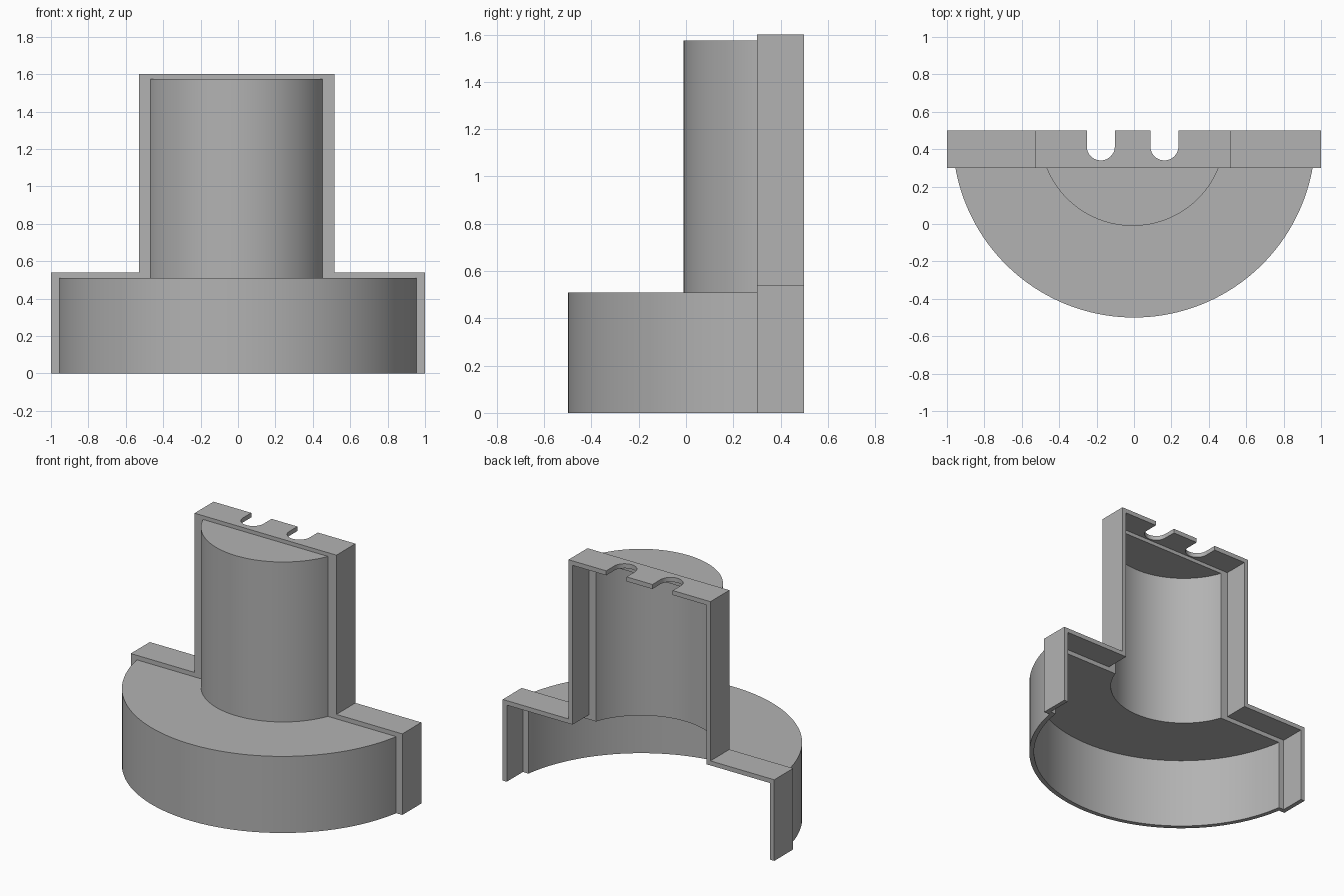
import bpy, bmesh, math

if "Cube" in bpy.data.objects:
    bpy.data.objects.remove(bpy.data.objects["Cube"], do_unlink=True)

WALL = 0.03
CENTRE = -0.0075      # tower sits slightly off the base axis
WALL_Y = 0.3          # front face of the back frame

grey = bpy.data.materials.new("plain grey")
grey.use_nodes = True
colour = (0.45, 0.45, 0.45, 1)
grey.diffuse_color = colour
grey.node_tree.nodes["Principled BSDF"].inputs["Base Color"].default_value = colour


def prism(name, points, direction):
    """Solid made by sweeping a planar outline along a vector."""
    bm = bmesh.new()
    face = bm.faces.new([bm.verts.new(p) for p in points])
    swept = bmesh.ops.extrude_face_region(bm, geom=[face])["geom"]
    bmesh.ops.translate(bm, vec=direction,
                        verts=[v for v in swept if isinstance(v, bmesh.types.BMVert)])
    bmesh.ops.recalc_face_normals(bm, faces=bm.faces)
    mesh = bpy.data.meshes.new(name)
    bm.to_mesh(mesh)
    bm.free()
    mesh.materials.append(grey)
    obj = bpy.data.objects.new(name, mesh)
    bpy.context.collection.objects.link(obj)
    return obj


def bowed(name, x, y, radius, back, bottom, top, steps=72):
    """Upright segment of a cylinder, cut flat at y = back."""
    start = math.asin((back - y) / radius)
    sweep = math.pi + 2 * start
    angles = [start - sweep * i / steps for i in range(steps + 1)]
    outline = [(x + radius * math.cos(a), y + radius * math.sin(a), bottom) for a in angles]
    return prism(name, outline, (0, 0, top - bottom))


def frame(name, inset, bottom, front, back):
    """Stepped back frame: wide base with a narrower tower."""
    wide, shoulder, top = 1 - inset, 0.54 - inset, 1.6 - inset
    left, right = CENTRE - 0.5225 + inset, CENTRE + 0.5225 - inset
    outline = [(-wide, bottom), (wide, bottom), (wide, shoulder), (right, shoulder),
               (right, top), (left, top), (left, shoulder), (-wide, shoulder)]
    return prism(name, [(x, front, z) for x, z in outline], (0, back - front, 0))


def notch(name, x, radius=0.075):
    """Round-ended slot cutter open to the back."""
    arc = [math.pi * (1 + i / 24) for i in range(25)]
    outline = [(x + radius * math.cos(a), 0.415 + radius * math.sin(a), 1.5) for a in arc]
    outline += [(x + radius, 0.6, 1.5), (x - radius, 0.6, 1.5)]
    return prism(name, outline, (0, 0, 0.2))


def combine(body, other, operation):
    mod = body.modifiers.new(operation, "BOOLEAN")
    mod.operation = operation
    mod.solver = "EXACT"
    mod.object = other
    bpy.context.view_layer.objects.active = body
    bpy.ops.object.modifier_apply(modifier=mod.name)
    bpy.data.objects.remove(other, do_unlink=True)


# Outer body
body = frame("stepped_housing", 0, 0, WALL_Y, 0.5)
combine(body, bowed("base_drum", 0, 0.47, 0.97, WALL_Y + 0.015, 0, 0.51), "UNION")
combine(body, bowed("tower_drum", CENTRE, 0.486, 0.496, WALL_Y + 0.015, 0.4, 1.575), "UNION")

# Hollow inside, open at the bottom and the back
combine(body, frame("frame_cavity", WALL, -0.1, WALL_Y + WALL, 0.6), "DIFFERENCE")
combine(body, bowed("base_cavity", 0, 0.47, 0.97 - WALL, 0.36, -0.1, 0.51 - WALL), "DIFFERENCE")
combine(body, bowed("tower_cavity", CENTRE, 0.486, 0.496 - WALL, 0.36, -0.1, 1.575 - WALL),
        "DIFFERENCE")

# Two notches in the top plate
for offset in (-0.17, 0.17):
    combine(body, notch("notch_cutter", CENTRE + offset), "DIFFERENCE")

# Smooth the drums, keep the corners sharp
bpy.ops.object.select_all(action="DESELECT")
body.select_set(True)
bpy.context.view_layer.objects.active = body
bpy.ops.object.shade_smooth_by_angle(angle=math.radians(30))
